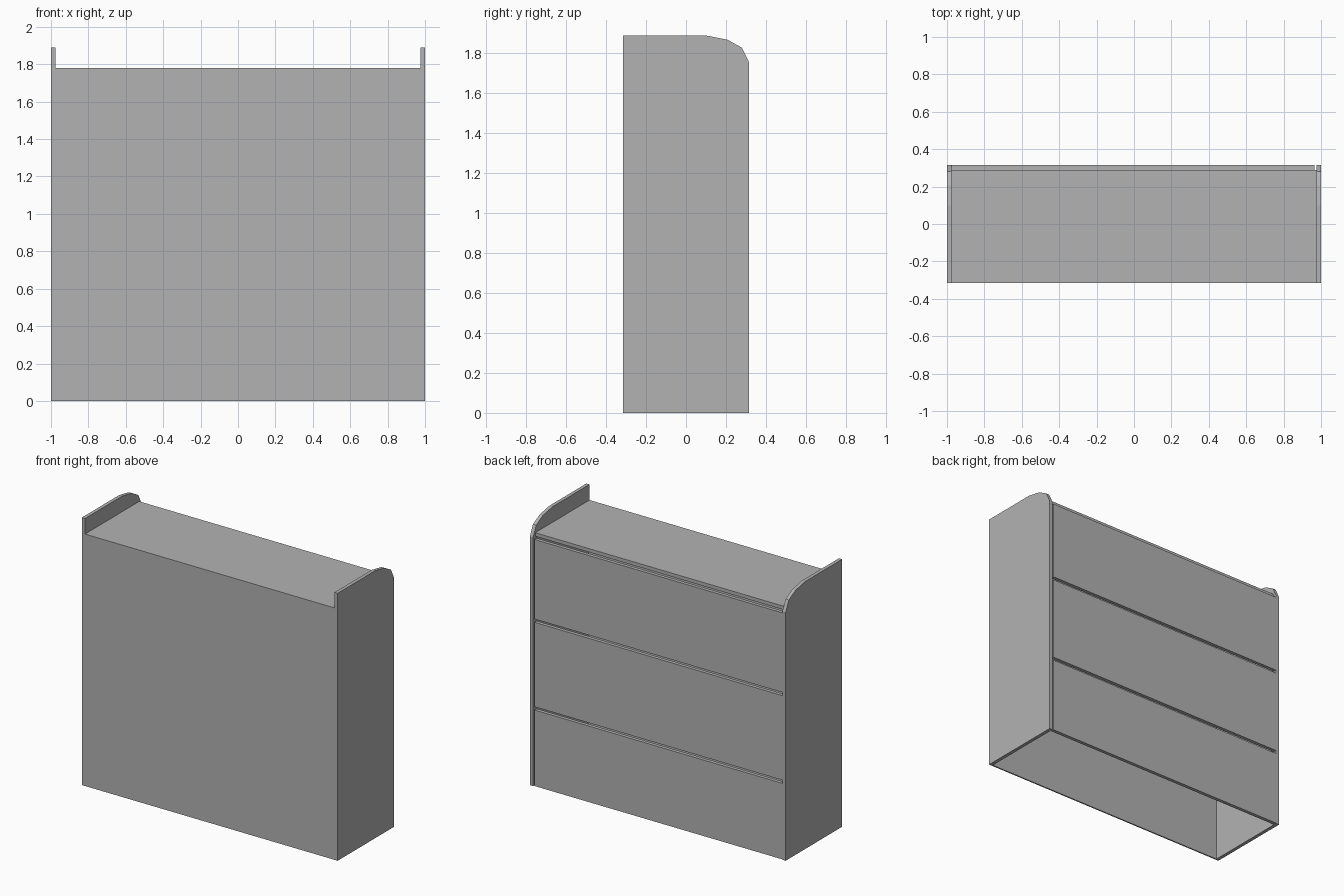
import bpy, bmesh
from mathutils import Vector

default = bpy.data.objects.get("Cube")
if default:
    bpy.data.objects.remove(default, do_unlink=True)

# One plain grey for the whole cabinet
grey = bpy.data.materials.new("plain grey")
grey.use_nodes = True
colour = (0.448, 0.448, 0.448, 1)
grey.diffuse_color = colour
grey.node_tree.nodes["Principled BSDF"].inputs["Base Color"].default_value = colour

HALF_W, HALF_D = 1.0, 0.315
BOARD, BACK = 0.025, 0.01
INNER = HALF_W - BOARD
FRONT = HALF_D - BOARD
TOP = 1.78


def panel(name, outline, x0, x1):
    """Extrude a (y, z) outline from x0 to x1."""
    bm = bmesh.new()
    face = bm.faces.new([bm.verts.new((x0, y, z)) for y, z in outline])
    grown = bmesh.ops.extrude_face_region(bm, geom=[face])["geom"]
    moved = [v for v in grown if isinstance(v, bmesh.types.BMVert)]
    bmesh.ops.translate(bm, verts=moved, vec=Vector((x1 - x0, 0, 0)))
    bmesh.ops.recalc_face_normals(bm, faces=bm.faces)
    mesh = bpy.data.meshes.new(name)
    bm.to_mesh(mesh)
    bm.free()
    mesh.materials.append(grey)
    obj = bpy.data.objects.new(name, mesh)
    bpy.context.collection.objects.link(obj)
    return obj


def board(name, x0, x1, y0, y1, z0, z1):
    return panel(name, [(y0, z0), (y1, z0), (y1, z1), (y0, z1)], x0, x1)


# Side panels with a rounded upper corner on the drawer side
side_outline = [(-HALF_D, 0), (HALF_D, 0), (HALF_D, 1.757), (0.28, 1.829),
                (0.208, 1.869), (0.10, 1.89), (-HALF_D, 1.89)]
panel("right_side_panel", side_outline, -HALF_W, -INNER)
panel("left_side_panel", side_outline, INNER, HALF_W)

# Thin back panel and the top board, open underneath
board("back_panel", -INNER, INNER, -HALF_D, -HALF_D + BACK, 0, TOP)
board("top_board", -INNER, INNER, -HALF_D + BACK, FRONT, TOP - BOARD, TOP)

# Three drawer fronts with narrow gaps between them
drawers = {"lower": (0.003, 0.54), "middle": (0.563, 1.16), "upper": (1.183, 1.745)}
for place, (z0, z1) in drawers.items():
    board(place + "_drawer_front", -INNER, INNER - 0.01, FRONT, HALF_D, z0, z1)
